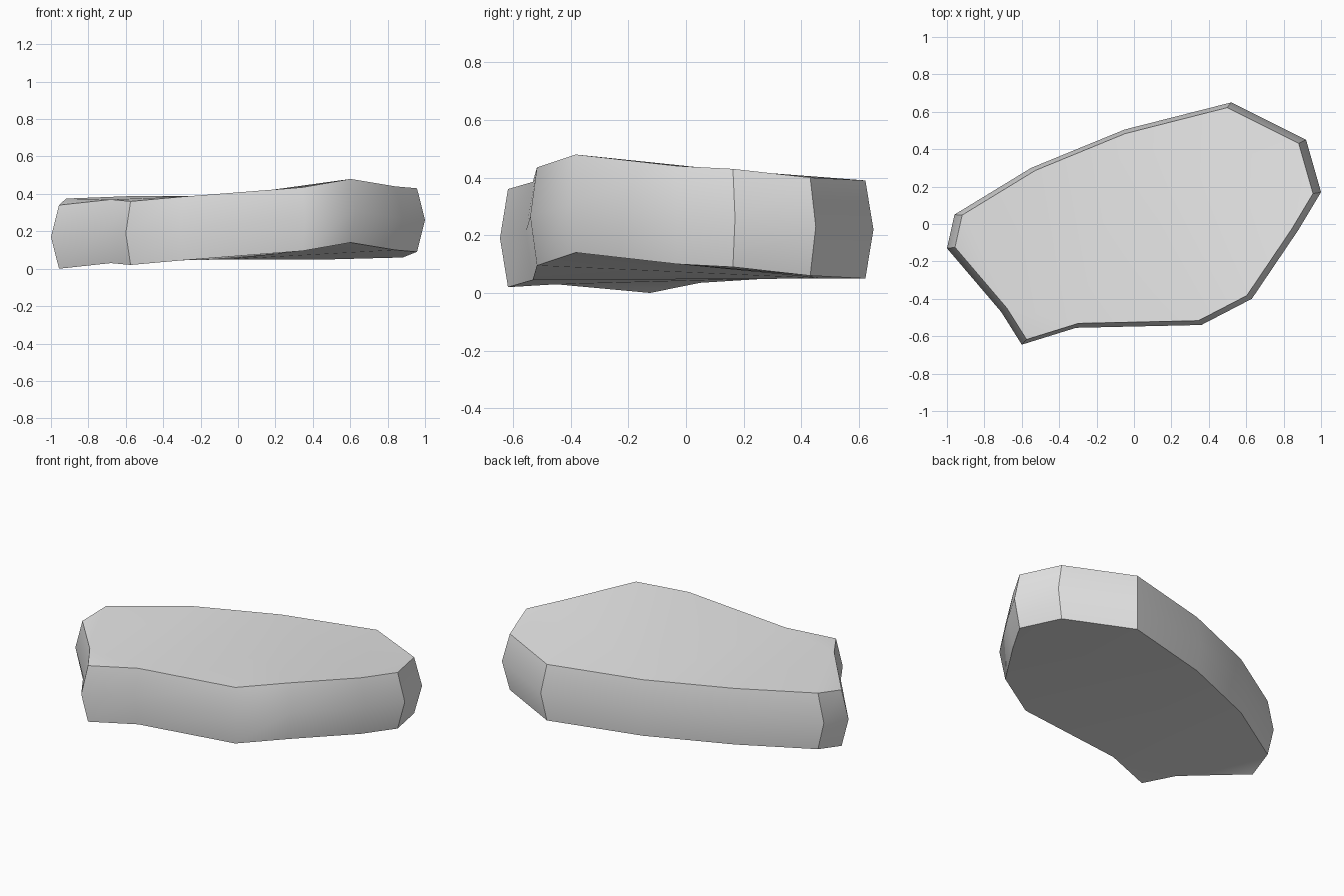
import bpy
import bmesh
import math

default_cube = bpy.data.objects.get("Cube")
if default_cube:
    bpy.data.objects.remove(default_cube, do_unlink=True)

THICKNESS = 0.34
RIM_SCALE = 0.957   # rims are slightly smaller than the bulging waist

# Outline of the slab, counter-clockwise: x, y and height of the underside
OUTLINE = [
    (-1.0, -0.13, 0.0),
    (-0.71, -0.47, 0.03),
    (-0.6, -0.645, 0.02),
    (-0.31, -0.555, 0.045),
    (0.36, -0.54, 0.095),
    (0.63, -0.4, 0.14),
    (0.88, -0.03, 0.1),
    (1.0, 0.17, 0.09),
    (0.92, 0.45, 0.06),
    (0.52, 0.65, 0.05),
    (-0.05, 0.505, 0.05),
    (-0.55, 0.3, 0.05),
    (-0.96, 0.05, 0.035),
]


def make_material(name, colour):
    material = bpy.data.materials.new(name)
    material.use_nodes = True
    material.diffuse_color = colour
    shader = next(n for n in material.node_tree.nodes if n.type == "BSDF_PRINCIPLED")
    shader.inputs["Base Color"].default_value = colour
    return material


def add_ring(bm, scale, rise):
    return [bm.verts.new((x * scale, y * scale, z + rise)) for x, y, z in OUTLINE]


def bridge(bm, lower, upper):
    count = len(lower)
    for i in range(count):
        j = (i + 1) % count
        bm.faces.new((lower[i], lower[j], upper[j], upper[i]))


# Stone slab: underside rim, waist and top rim joined into one solid
bm = bmesh.new()
bottom = add_ring(bm, RIM_SCALE, 0)
waist = add_ring(bm, 1, THICKNESS / 2)
top = add_ring(bm, RIM_SCALE, THICKNESS)
bridge(bm, bottom, waist)
bridge(bm, waist, top)

# Gently warped top and underside
caps = [bm.faces.new(top), bm.faces.new(bottom[::-1])]
bmesh.ops.triangulate(bm, faces=caps, ngon_method="BEAUTY")
bmesh.ops.recalc_face_normals(bm, faces=bm.faces)

mesh = bpy.data.meshes.new("stone_slab")
bm.to_mesh(mesh)
bm.free()
mesh.materials.append(make_material("light grey stone", (0.8, 0.8, 0.8, 1)))
slab = bpy.data.objects.new("stone_slab", mesh)
bpy.context.collection.objects.link(slab)

# Soft shading over shallow bends, crisp corners and rims
bpy.ops.object.select_all(action="DESELECT")
slab.select_set(True)
bpy.context.view_layer.objects.active = slab
bpy.ops.object.shade_smooth_by_angle(angle=math.radians(32))
